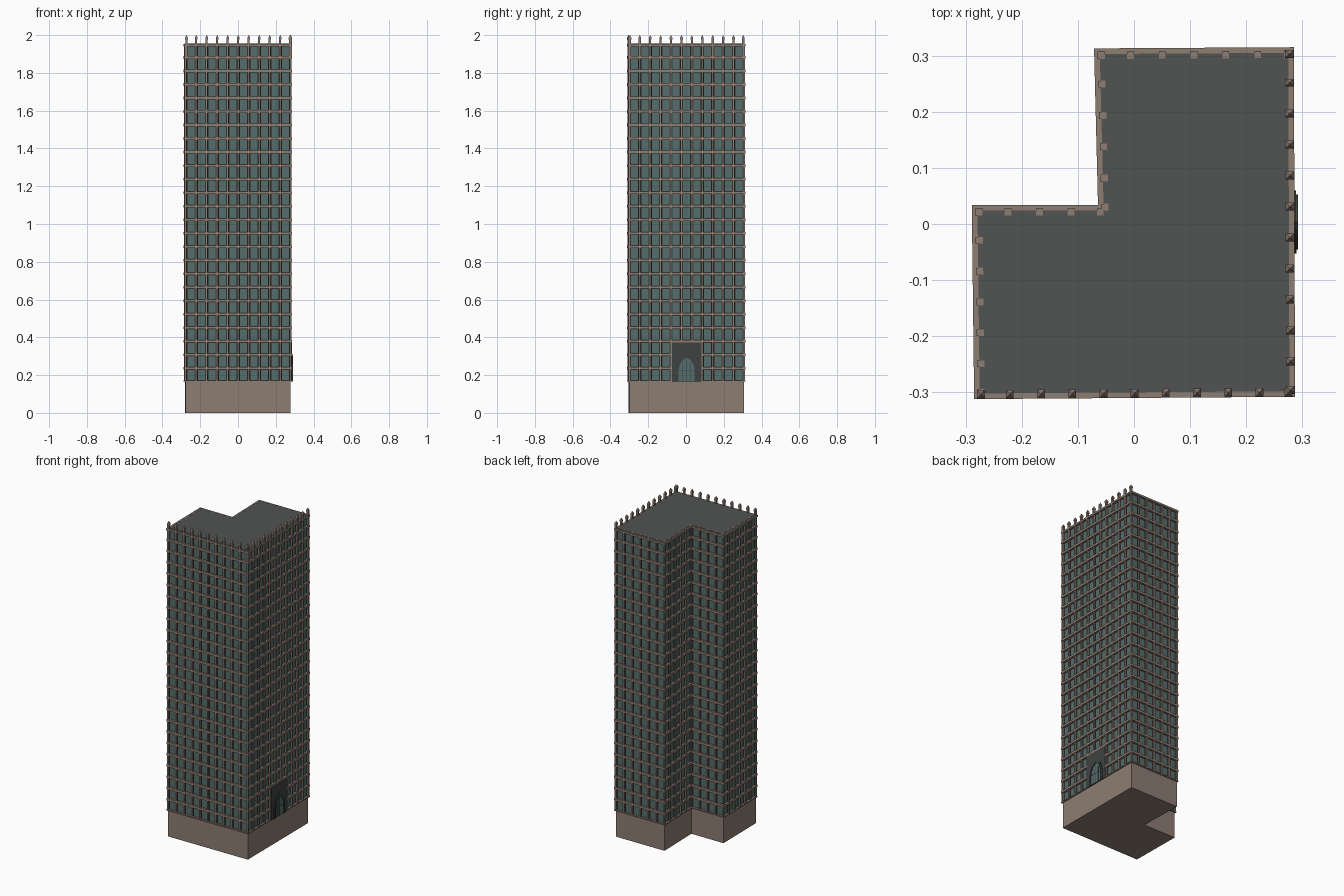
import bpy, bmesh, math
from mathutils import Vector

if "Cube" in bpy.data.objects:
    bpy.data.objects.remove(bpy.data.objects["Cube"])


def material(name, rgb):
    m = bpy.data.materials.new(name)
    m.diffuse_color = (*rgb, 1)
    m.use_nodes = True
    m.node_tree.nodes["Principled BSDF"].inputs["Base Color"].default_value = m.diffuse_color
    return m


STONE = material("stone", (0.27, 0.205, 0.17))
GLASS = material("glass", (0.09, 0.155, 0.15))
DARK = material("dark_frame", (0.05, 0.055, 0.053))
ROOF = material("roof", (0.08, 0.088, 0.083))

# L-shaped, slightly skewed footprint, with bay count for each edge
PLAN = [(-.277, -.304), (.279, -.300), (.277, .307), (-.063, .305), (-.056, .026), (-.281, .026)]
BAYS = [10, 11, 6, 5, 4, 6]
NAMES = ["front", "right", "back", "notch_side", "notch_back", "left"]
Z0, Z1, FLOORS = 0.165, 1.953, 25
STEP = (Z1 - Z0) / FLOORS


def finish(bm, name, *mats, fix=True):
    if fix:
        bmesh.ops.recalc_face_normals(bm, faces=bm.faces)
    me = bpy.data.meshes.new(name)
    bm.to_mesh(me)
    bm.free()
    for m in mats:
        me.materials.append(m)
    ob = bpy.data.objects.new(name, me)
    bpy.context.collection.objects.link(ob)
    return ob


def offset_plan(d):
    out, n = [], len(PLAN)
    for i in range(n):
        a, b, c = (Vector(PLAN[j % n]) for j in (i - 1, i, i + 1))
        d1, d2 = (b - a).normalized(), (c - b).normalized()
        n1, n2 = Vector((d1.y, -d1.x)), Vector((d2.y, -d2.x))
        out.append(b + (n1 + n2) * (d / (1 + n1.dot(n2))))
    return out


def prism(bm, pts, z0, z1):
    f = bm.faces.new([bm.verts.new((p[0], p[1], z0)) for p in pts])
    r = bmesh.ops.extrude_face_region(bm, geom=[f], use_keep_orig=True)
    top = [v for v in r["geom"] if isinstance(v, bmesh.types.BMVert)]
    bmesh.ops.translate(bm, verts=top, vec=(0, 0, z1 - z0))


class Edge:
    """Local frame on one facade: s along it, t outwards, z up."""
    def __init__(self, i):
        self.a, b = Vector(PLAN[i]), Vector(PLAN[(i + 1) % len(PLAN)])
        self.len = (b - self.a).length
        self.d = (b - self.a).normalized()
        self.n = Vector((self.d.y, -self.d.x))

    def at(self, s, t, z):
        p = self.a + self.d * s + self.n * t
        return (p.x, p.y, z)

    def box(self, bm, s0, s1, t0, t1, z0, z1, tip=None):
        lo = [bm.verts.new(self.at(s, t, z0)) for s, t in ((s0, t0), (s1, t0), (s1, t1), (s0, t1))]
        hi = [bm.verts.new(self.at(s, t, z1)) for s, t in ((s0, t0), (s1, t0), (s1, t1), (s0, t1))]
        bm.faces.new(lo)
        for k in range(4):
            bm.faces.new((lo[k], lo[(k + 1) % 4], hi[(k + 1) % 4], hi[k]))
        if tip is None:
            bm.faces.new(hi)
        else:
            top = bm.verts.new(self.at((s0 + s1) / 2, (t0 + t1) / 2, tip))
            for k in range(4):
                bm.faces.new((hi[k], hi[(k + 1) % 4], top))


# base, cornice and roof
bm = bmesh.new()
prism(bm, PLAN, 0, Z0)
finish(bm, "base", STONE)
bm = bmesh.new()
prism(bm, offset_plan(0.008), Z1 - 0.012, Z1)
finish(bm, "cornice", STONE)
bm = bmesh.new()
prism(bm, offset_plan(-0.002), Z1 - 0.006, Z1 + 0.002)
finish(bm, "roof", ROOF)

# floor bands wrapping the whole tower
bands = bmesh.new()
for k in range(FLOORS):
    z = Z0 + k * STEP
    prism(bands, offset_plan(0.007), z - (0.007 if k else 0), z + 0.007)
finish(bands, "floor_bands", STONE)

for i, (bays, name) in enumerate(zip(BAYS, NAMES)):
    e = Edge(i)
    w = e.len / bays
    # window wall: grid of bays, each inset twice into frame and glass
    bm = bmesh.new()
    grid = [[bm.verts.new(e.at(c * w, 0, Z0 + r * STEP)) for c in range(bays + 1)]
            for r in range(FLOORS + 1)]
    for r in range(FLOORS):
        for c in range(bays):
            if name == "right" and r < 3 and 4 <= c <= 6:
                continue
            bm.faces.new((grid[r][c], grid[r][c + 1], grid[r + 1][c + 1], grid[r + 1][c]))
    bm.normal_update()
    panes = list(bm.faces)
    bmesh.ops.inset_individual(bm, faces=panes, thickness=0.007, depth=0)
    for f in bm.faces:
        f.material_index = 1
    bmesh.ops.inset_individual(bm, faces=panes, thickness=0.002, depth=-0.006)
    bmesh.ops.inset_individual(bm, faces=panes, thickness=0.003, depth=0)
    for f in panes:
        f.material_index = 2
    finish(bm, name + "_windows", STONE, DARK, GLASS, fix=False)

    # pilasters between bays
    bm = bmesh.new()
    for c in range(bays + 1):
        s = c * w
        z = Z0 + 3 * STEP if name == "right" and c in (5, 6) else Z0
        e.box(bm, s - 0.005, s + 0.005, -0.003, 0.005, z, Z1 - 0.005)
    finish(bm, name + "_pilasters", STONE)

    # pinnacles on the two street sides, flat stubs on the others
    bm = bmesh.new()
    for c in range(bays + 1):
        s = min(max(c * w, 0.004), e.len - 0.004)
        if i < 2:
            e.box(bm, s - 0.0055, s + 0.0055, -0.006, 0.007, 1.89, 1.976)
            e.box(bm, s - 0.007, s + 0.007, -0.008, 0.008, 1.976, 1.986, 2.0)
        else:
            e.box(bm, s - 0.006, s + 0.006, -0.011, 0.002, Z1 - 0.01, Z1 + 0.003)
    finish(bm, name + ("_pinnacles" if i < 2 else "_roof_stubs"), STONE)

# entrance on the right side
e = Edge(1)
mid, w = e.len / 2, e.len / 11
bm = bmesh.new()
e.box(bm, mid - 1.5 * w + 0.004, mid + 1.5 * w - 0.004, -0.004, 0.008, Z0, Z0 + 3 * STEP - 0.008)
finish(bm, "entrance_panel", DARK)


def arch(hw, spring, apex, n=6):
    """Pointed arch outline from bottom left to bottom right."""
    h = apex - spring
    rad = (hw * hw + h * h) / (2 * hw)
    end = math.asin(min(1, h / rad))
    right = [(hw - rad + rad * math.cos(end * k / n), spring + rad * math.sin(end * k / n))
             for k in range(n + 1)]
    right = [(hw, Z0)] + right
    return [(-s, z) for s, z in right] + right[-2::-1]


bm = bmesh.new()
for (o, n_, t) in ((arch(.056, .225, .313), arch(.049, .225, .303), .011),
                   (arch(.049, .225, .303), arch(.042, .225, .293), .014)):
    rings = [[bm.verts.new(e.at(mid + s, d, z)) for s, z in pts]
             for pts, d in ((o, .006), (o, t), (n_, t), (n_, .006))]
    for p, q in zip(rings, rings[1:]):
        for k in range(len(p) - 1):
            bm.faces.new((p[k], p[k + 1], q[k + 1], q[k]))
finish(bm, "entrance_arch", DARK)
bm = bmesh.new()
bm.faces.new([bm.verts.new(e.at(mid + s, .009, z)) for s, z in arch(.042, .225, .293)][::-1])
finish(bm, "entrance_glass", GLASS, fix=False)
bm = bmesh.new()
for s in (-0.021, 0, 0.021):
    e.box(bm, mid + s - .001, mid + s + .001, .008, .0105, Z0, .285 if s == 0 else .262)
e.box(bm, mid - .042, mid + .042, .008, .0105, .224, .227)
finish(bm, "entrance_mullions", DARK)
